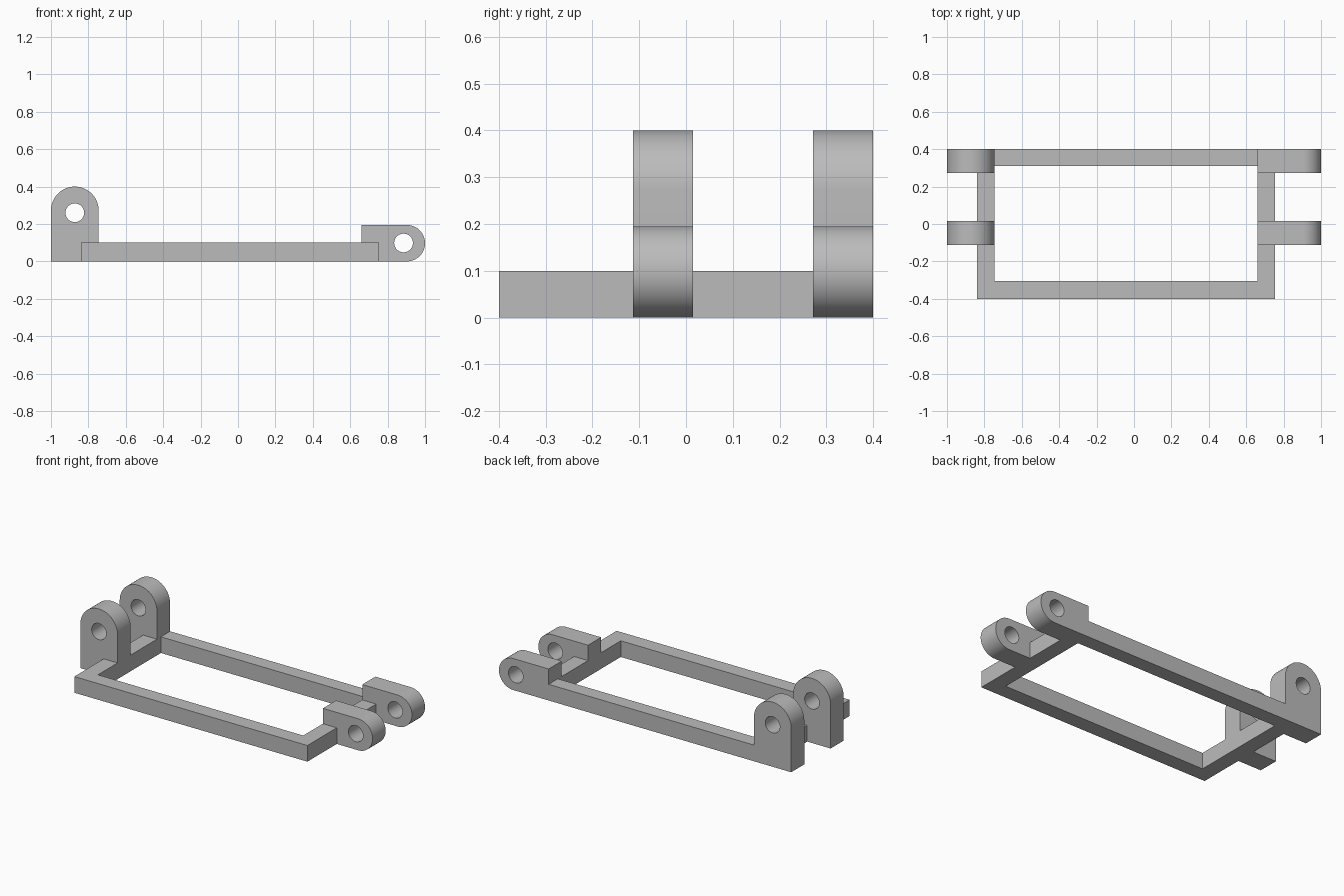
import bpy, bmesh
from math import cos, sin, pi, radians

cube = bpy.data.objects.get("Cube")
if cube:
    bpy.data.objects.remove(cube, do_unlink=True)

grey = bpy.data.materials.new("plain grey")
grey.use_nodes = True
colour = (0.5, 0.5, 0.5, 1)
grey.diffuse_color = colour
grey.node_tree.nodes["Principled BSDF"].inputs["Base Color"].default_value = colour


def solid(name, points, low, high, axis):
    """Closed 2D profile swept along the y or z axis."""
    def place(a, b, h):
        return (a, h, b) if axis == "y" else (a, b, h)
    bm = bmesh.new()
    face = bm.faces.new([bm.verts.new(place(a, b, low)) for a, b in points])
    new = bmesh.ops.extrude_face_region(bm, geom=[face])["geom"]
    verts = [g for g in new if isinstance(g, bmesh.types.BMVert)]
    bmesh.ops.translate(bm, verts=verts, vec=place(0, 0, high - low))
    bmesh.ops.recalc_face_normals(bm, faces=bm.faces)
    mesh = bpy.data.meshes.new(name)
    bm.to_mesh(mesh)
    bm.free()
    mesh.materials.append(grey)
    obj = bpy.data.objects.new(name, mesh)
    bpy.context.collection.objects.link(obj)
    return obj


def box(x0, x1, y0, y1):
    return [(x0, y0), (x1, y0), (x1, y1), (x0, y1)]


def arc(cx, cz, r, start, end, n):
    return [(cx + r * cos(start + (end - start) * i / n),
             cz + r * sin(start + (end - start) * i / n)) for i in range(n + 1)]


def combine(target, tool, operation):
    """Apply a boolean and discard the tool."""
    mod = target.modifiers.new("boolean", "BOOLEAN")
    mod.operation, mod.solver, mod.object = operation, "EXACT", tool
    bpy.context.view_layer.objects.active = target
    bpy.ops.object.modifier_apply(modifier=mod.name)
    bpy.data.objects.remove(tool, do_unlink=True)


# Rectangular base frame
frame = solid("hinge_frame", box(-0.84, 0.755, -0.4, 0.4), 0, 0.1, "z")
opening = solid("opening", box(-0.745, 0.66, -0.305, 0.31), -0.1, 0.2, "z")
combine(frame, opening, "DIFFERENCE")

# Upright lugs on the right end, lying lugs on the left end
upright = [(-1, 0), (-0.745, 0)] + arc(-0.8725, 0.2725, 0.1275, 0, pi, 32)
lying = [(0.66, 0.195), (0.66, 0)] + arc(0.9025, 0.0975, 0.0975, -pi / 2, pi / 2, 32)
for low, high in ((-0.113, 0.015), (0.272, 0.4)):
    for name, profile, hx, hz in (("upright_lug", upright, -0.8725, 0.26),
                                  ("lying_lug", lying, 0.885, 0.0985)):
        lug = solid(name, profile, low, high, "y")
        hole = solid("pin_hole", arc(hx, hz, 0.05, 0, 2 * pi, 32)[:-1],
                     low - 0.05, high + 0.05, "y")
        combine(lug, hole, "DIFFERENCE")
        combine(frame, lug, "UNION")

# Smooth rounded ends and holes, crisp corners
bpy.ops.object.select_all(action="DESELECT")
frame.select_set(True)
bpy.context.view_layer.objects.active = frame
bpy.ops.object.shade_smooth_by_angle(angle=radians(30))
